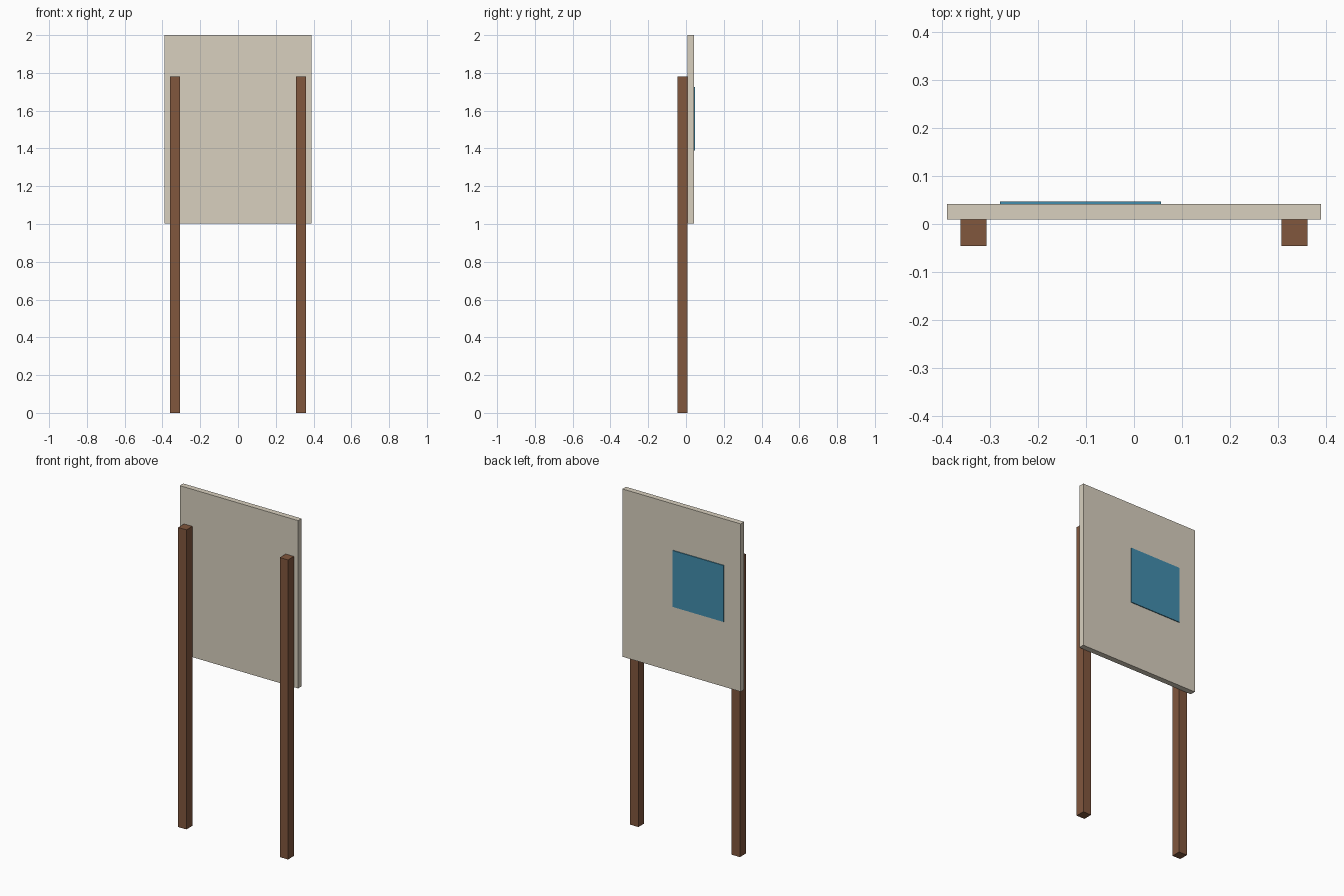
import bpy
import bmesh

if "Cube" in bpy.data.objects:
    bpy.data.objects.remove(bpy.data.objects["Cube"])


def material(name, color):
    mat = bpy.data.materials.new(name)
    mat.diffuse_color = (*color, 1.0)
    mat.use_nodes = True
    mat.node_tree.nodes["Principled BSDF"].inputs["Base Color"].default_value = mat.diffuse_color
    return mat


def box(name, lo, hi, mat):
    """Axis-aligned box between two corners."""
    bm = bmesh.new()
    bmesh.ops.create_cube(bm, size=1.0)
    for v in bm.verts:
        v.co = [(a + b) / 2 + c * (b - a) for a, b, c in zip(lo, hi, v.co)]
    mesh = bpy.data.meshes.new(name)
    bm.to_mesh(mesh)
    bm.free()
    mesh.materials.append(mat)
    obj = bpy.data.objects.new(name, mesh)
    bpy.context.collection.objects.link(obj)
    return obj


wood = material("brown_wood", (0.22, 0.095, 0.048))
cream = material("cream_board", (0.69, 0.63, 0.52))
blue = material("blue_sheet", (0.055, 0.27, 0.42))

POST_W = 0.054
POST_X = 0.334      # post centre distance from the middle
BOARD_FRONT = 0.009
BOARD_BACK = 0.042

# Two square posts standing in front of the board
for side, label in ((-1, "left"), (1, "right")):
    x = side * POST_X
    box(label + "_post",
        (x - POST_W / 2, BOARD_FRONT - 0.055, 0.0),
        (x + POST_W / 2, BOARD_FRONT, 1.78), wood)

# Large sign board
box("board", (-0.389, BOARD_FRONT, 1.003), (0.389, BOARD_BACK, 2.0), cream)

# Thin square sheet on the rear face
box("sheet", (-0.279, BOARD_BACK, 1.39), (0.056, 0.047, 1.725), blue)
